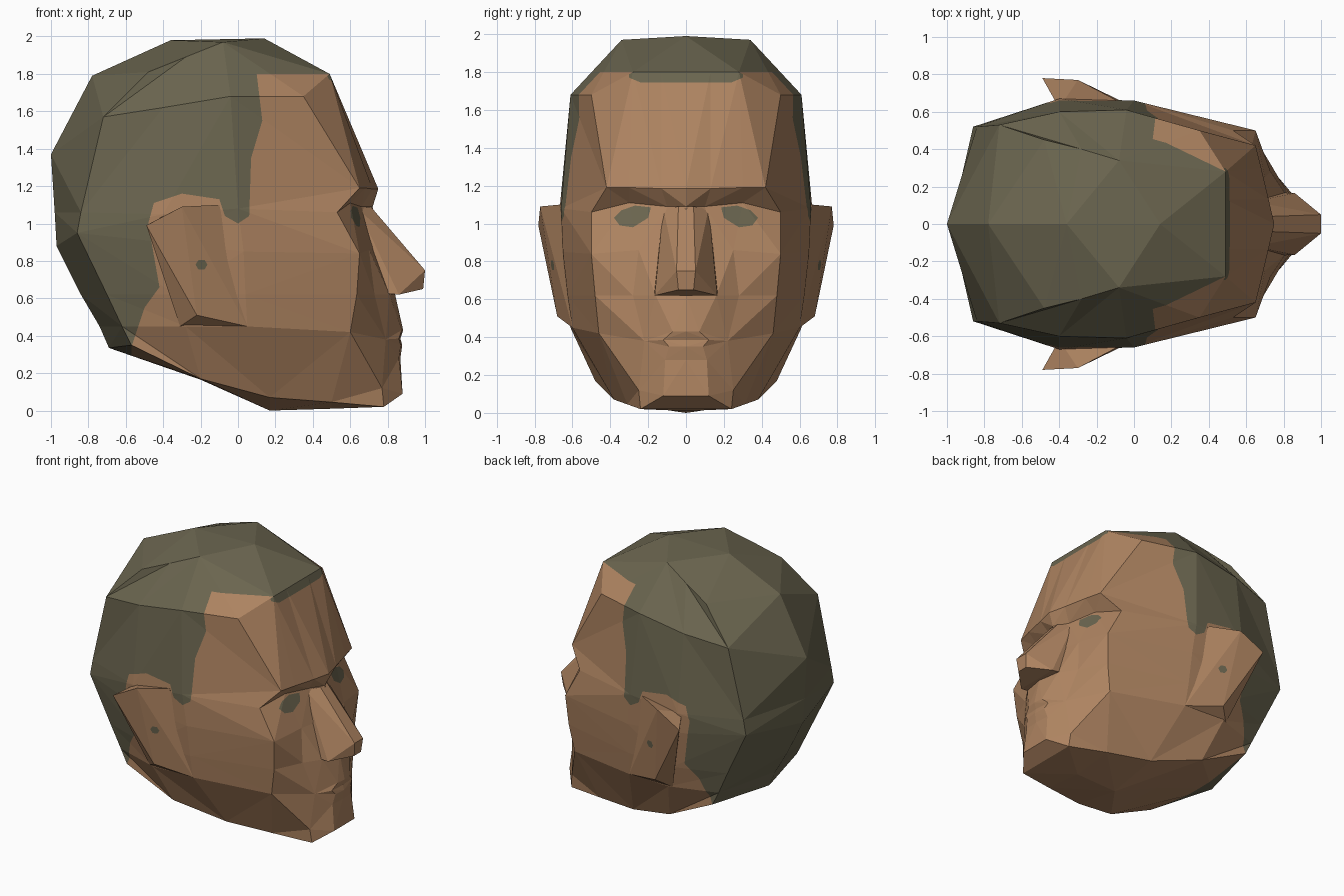
import bpy, bmesh, math
from mathutils import Vector

if "Cube" in bpy.data.objects:
    bpy.data.objects.remove(bpy.data.objects["Cube"])


def material(name, rgb):
    m = bpy.data.materials.new(name)
    m.diffuse_color = (*rgb, 1)
    m.use_nodes = True
    m.node_tree.nodes["Principled BSDF"].inputs["Base Color"].default_value = m.diffuse_color
    return m


MATS = [material("skin brown", (0.42, 0.228, 0.118)),
        material("hair olive", (0.145, 0.13, 0.078))]


def finish(bm, name):
    bmesh.ops.recalc_face_normals(bm, faces=bm.faces[:])
    me = bpy.data.meshes.new(name)
    bm.to_mesh(me)
    bm.free()
    for m in MATS:
        me.materials.append(m)
    ob = bpy.data.objects.new(name, me)
    bpy.context.collection.objects.link(ob)


def inside(p, poly):
    hit = False
    for (ax, ay), (bx, by) in zip(poly, poly[1:] + poly[:1]):
        if (ay > p[1]) != (by > p[1]) and p[0] < (bx - ax) * (p[1] - ay) / (by - ay) + ax:
            hit = not hit
    return hit


def paint(bm, poly, i, j, test):
    """Cut a polygon, projected on axes i and j, into the surface and colour it."""
    for a, b in zip(poly, poly[1:] + poly[:1]):
        faces = [f for f in bm.faces if test(f.calc_center_median())]
        geom = set(faces)
        for f in faces:
            geom.update(f.edges)
            geom.update(f.verts)
        co, no = Vector(), Vector()
        co[i], co[j] = a
        no[i], no[j] = b[1] - a[1], a[0] - b[0]
        bmesh.ops.bisect_plane(bm, geom=list(geom), dist=1e-5, plane_co=co, plane_no=no.normalized())
    for f in bm.faces:
        c = f.calc_center_median()
        if test(c) and inside((c[i], c[j]), poly):
            f.material_index = 1


def hull(points):
    bm = bmesh.new()
    for p in points:
        bm.verts.new(p)
    r = bmesh.ops.convex_hull(bm, input=bm.verts[:])
    loose = [v for v in bm.verts if not v.link_faces]
    bmesh.ops.delete(bm, geom=loose, context='VERTS')
    return bm


# Half-head rings, bottom to top: four points round the back and side,
# then cheek corner, mid cheek, inner face, and the midline dx further out
def ring(back, c4, c5, c6, dx):
    return [*back, c4, c5, c6, (c6[0] + dx, 0, c6[2])]


jaw_back = [(-.74, 0, .45), (-.62, .5, .45), (-.28, .61, .45), (.05, .6, .45)]
low_back = [(-.84, 0, .62), (-.70, .51, .62), (-.33, .64, .62), (.04, .625, .62)]
mid_back = [(-.97, 0, .88), (-.86, .52, .95), (-.4, .66, .9), (.03, .65, .85)]
eye_back = [(-.98, 0, 1.06), (-.84, .52, 1.06), (-.4, .67, 1.05), (0, .66, 1.08)]
jaw, corner = (.6, .46, .42), (.79, .22, .38)
rows = [
    # underside midline and jaw line
    ring([(-.69, 0, .335), (-.69, 0, .335), (-.2, 0, .165), (.17, 0, 0)],
         (.5, 0, .01), (.78, 0, .02), (.78, 0, .02), 0),
    ring([(-.69, 0, .335), (-.57, .5, .35), (-.2, .48, .17), (.17, .38, .07)],
         (.5, .31, .045), (.78, .24, .02), (.78, .12, .02), 0),
    # chin and lips
    ring(jaw_back, jaw, (.77, .25, .12), (.88, .12, .09), 0)]
for lip in [(.86, .11, .28), (.87, .09, .35), (.86, .12, .385), (.875, .07, .43)]:
    rows.append(ring(jaw_back, jaw, corner, lip, .008))
rows += [
    # nose base, cheekbone, eye socket, brow
    ring(low_back, (.635, .48, .62), (.73, .28, .62), (.81, .16, .62), .03),
    ring(mid_back, (.65, .5, .84), (.70, .25, .86), (.72, .15, .86), .02),
    ring(eye_back, (.53, .5, 1.06), (.6, .3, 1.11), (.66, .1, 1.09), .06),
    ring(eye_back, (.65, .42, 1.19), (.68, .3, 1.19), (.72, .13, 1.185), .03),
    # forehead, crown edge, crown midline
    ring([(-1, 0, 1.37), (-.72, .53, 1.57), (-.4, .6, 1.62), (-.04, .61, 1.68)],
         (.35, .5, 1.68), (.49, .28, 1.8), (.49, .13, 1.8), 0),
    ring([(-.78, 0, 1.79), (-.48, .45, 1.81), (-.28, .4, 1.89), (-.08, .34, 1.97)],
         (.49, .28, 1.8), (.49, .28, 1.8), (.49, .13, 1.8), 0),
    ring([(-.78, 0, 1.79), (-.36, 0, 1.98), (-.36, 0, 1.98), (.14, 0, 1.99)],
         (.49, 0, 1.8), (.49, 0, 1.8), (.49, 0, 1.8), 0)]

# Head: skin the rings with triangles on both sides
bm = bmesh.new()
verts = {}


def vert(p, s):
    key = (round(p[0], 4), round(p[1] * s, 4) + 0.0, round(p[2], 4))
    if key not in verts:
        verts[key] = bm.verts.new(key)
    return verts[key]


def triangle(pts):
    a, b, c = (Vector(p) for p in pts)
    if (b - a).cross(c - a).length < 1e-5:
        return
    for s in (1, -1):
        vs = [vert(p, s) for p in pts[::s]]
        if len(set(vs)) == 3 and not bm.faces.get(vs):
            bm.faces.new(vs)


centre = Vector((0, 0, 1))
for lo, hi in zip(rows, rows[1:]):
    for k in range(7):
        a, b, c, d = lo[k], lo[k + 1], hi[k + 1], hi[k]
        ac = (Vector(a) + Vector(c)) / 2 - centre
        bd = (Vector(b) + Vector(d)) / 2 - centre
        # take the outer diagonal of each quad
        if ac.length >= bd.length:
            triangle((a, b, c))
            triangle((a, c, d))
        else:
            triangle((a, b, d))
            triangle((b, c, d))

# Hair area seen from the side, then the front hairline, then the eyes
hair = [(.1, 1.8), (.13, 1.55), (.07, 1.35), (.06, 1.04), (0, 1.0), (-.07, 1.04),
        (-.1, 1.13), (-.3, 1.16), (-.45, 1.11), (-.48, 1.0), (-.42, .66),
        (-.5, .55), (-.57, .34), (-.57, .25), (-1.1, .25), (-1.1, 2.1), (.6, 2.1), (.6, 1.8)]
paint(bm, hair, 0, 2, lambda c: True)
paint(bm, [(-.3, 1.77), (-.24, 1.745), (.24, 1.745), (.3, 1.77), (.3, 1.85), (-.3, 1.85)],
      1, 2, lambda c: c.x > .45)
eye = [(.185, 1.085), (.27, 1.095), (.34, 1.07), (.38, 1.03), (.35, .99), (.28, .98), (.2, 1.03)]
for s in (1, -1):
    paint(bm, [(y * s, z) for y, z in eye], 1, 2, lambda c: c.x > .5 and c.y * s > 0)
finish(bm, "head")

# Nose wedge
half = [(.71, .04, 1.09), (.64, .12, 1.08), (.86, .165, .62), (.75, .17, .63),
        (1, .05, .75), (.99, .04, .65)]
finish(hull([(x, y * s, z) for x, y, z in half for s in (1, -1)] + [(.82, 0, .62)]), "nose")

# Ears with a dark ear hole
ear = [(-.49, .78, .99), (-.3, .77, 1.09), (-.1, .665, 1.1), (-.22, .68, .51),
       (-.31, .6, .45), (.05, .6, .45), (-.4, .62, 1.04), (-.1, .6, 1.08)]
hole = [(-.195 + .032 * math.cos(t * math.pi / 3), .78 + .03 * math.sin(t * math.pi / 3)) for t in range(6)]
for s, name in ((1, "ear_left"), (-1, "ear_right")):
    bm = hull([(x, y * s, z) for x, y, z in ear])
    paint(bm, hole, 0, 2, lambda c: True)
    finish(bm, name)
